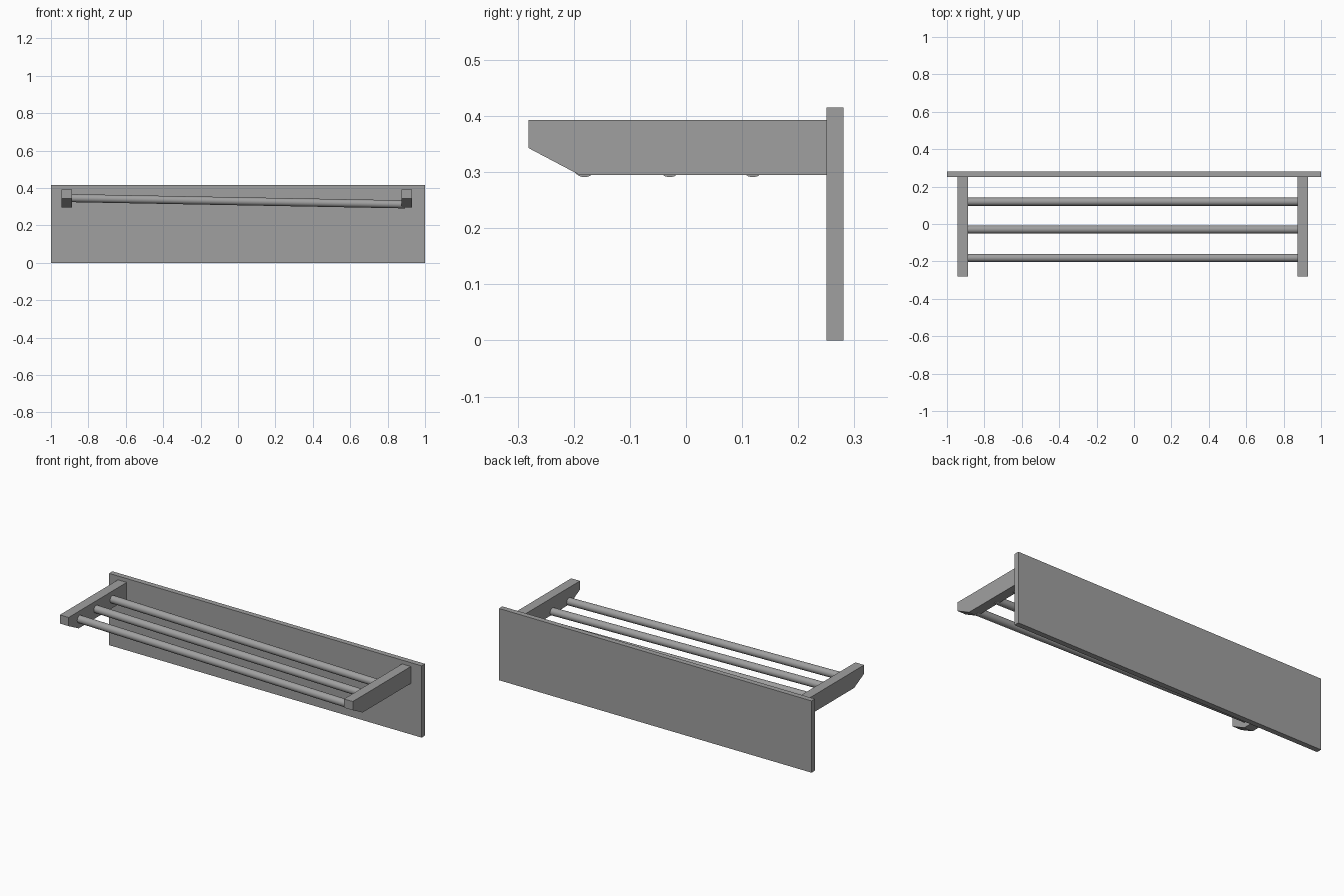
import bpy, bmesh, math
from mathutils import Vector

if "Cube" in bpy.data.objects:
    bpy.data.objects.remove(bpy.data.objects["Cube"])

# One plain grey for the whole rack
grey = bpy.data.materials.new("grey")
grey.diffuse_color = (0.35, 0.35, 0.35, 1)
grey.use_nodes = True
grey.node_tree.nodes["Principled BSDF"].inputs["Base Color"].default_value = grey.diffuse_color


def add_object(name, bm):
    bmesh.ops.recalc_face_normals(bm, faces=bm.faces)
    mesh = bpy.data.meshes.new(name)
    bm.to_mesh(mesh)
    bm.free()
    mesh.materials.append(grey)
    obj = bpy.data.objects.new(name, mesh)
    bpy.context.collection.objects.link(obj)
    return obj


def extrude_x(name, profile, x0, x1):
    """Extrude a (y, z) profile from x0 to x1."""
    bm = bmesh.new()
    face = bm.faces.new([bm.verts.new((x0, y, z)) for y, z in profile])
    ext = bmesh.ops.extrude_face_region(bm, geom=[face])
    moved = [v for v in ext["geom"] if isinstance(v, bmesh.types.BMVert)]
    bmesh.ops.translate(bm, verts=moved, vec=(x1 - x0, 0, 0))
    return add_object(name, bm)


def rod(name, start, end, radius, sides=32):
    """Smooth cylinder between two points."""
    start, end = Vector(start), Vector(end)
    axis = end - start
    bm = bmesh.new()
    bmesh.ops.create_cone(bm, cap_ends=True, segments=sides, radius1=radius,
                          radius2=radius, depth=axis.length)
    obj = add_object(name, bm)
    obj.location = (start + end) / 2
    obj.rotation_euler = axis.to_track_quat('Z', 'Y').to_euler()
    for p in obj.data.polygons:
        p.use_smooth = len(p.vertices) == 4
    return obj


# Wall board
extrude_x("back_board", [(0.25, 0), (0.281, 0), (0.281, 0.415), (0.25, 0.415)], -1, 1)

# Side brackets with a sloped lower front corner
bracket = [(0.25, 0.295), (0.25, 0.393), (-0.281, 0.393), (-0.281, 0.343), (-0.19, 0.295)]
extrude_x("left_bracket", bracket, -0.943, -0.887)
extrude_x("right_bracket", bracket, 0.875, 0.931)

# Three slightly tilted rails between the brackets
for i, y in enumerate((-0.181, -0.029, 0.119)):
    rod(f"rail_{i + 1}", (-0.905, y, 0.346), (0.893, y, 0.3125), 0.0215)
